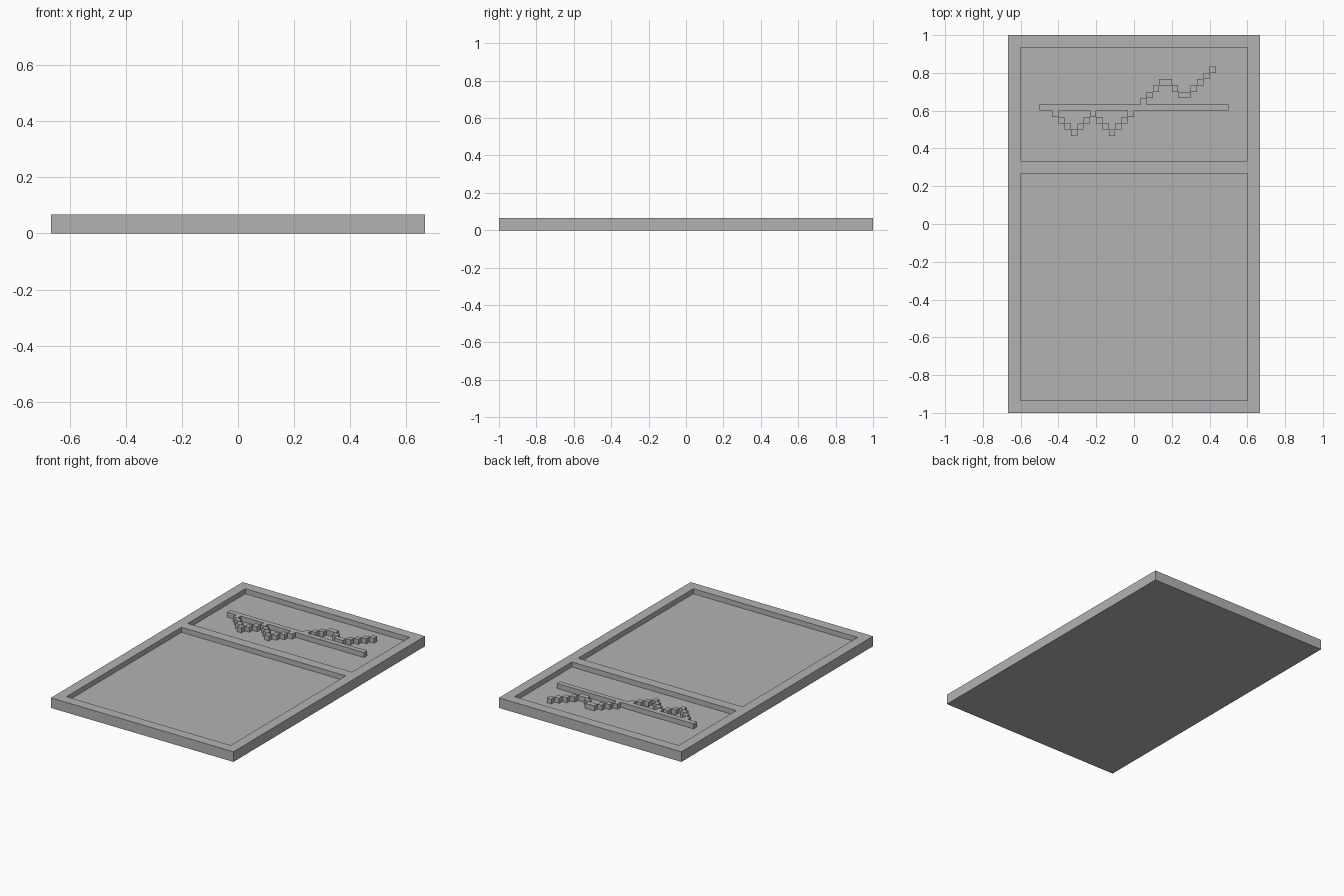
import bpy
import bmesh
from mathutils import Matrix, Vector

cube = bpy.data.objects.get("Cube")
if cube:
    bpy.data.objects.remove(cube, do_unlink=True)

U = 1 / 30  # the whole design sits on this unit grid

grey = bpy.data.materials.new("plain_grey")
grey.use_nodes = True
colour = (0.45, 0.45, 0.45, 1)
grey.diffuse_color = colour
grey.node_tree.nodes["Principled BSDF"].inputs["Base Color"].default_value = colour


def boxes(name, spans):
    """One object from boxes given as (low corner, high corner) in grid units."""
    bm = bmesh.new()
    for low, high in spans:
        low, high = Vector(low) * U, Vector(high) * U
        place = Matrix.Translation((low + high) / 2) @ Matrix.Diagonal((*(high - low), 1))
        bmesh.ops.create_cube(bm, size=1, matrix=place)
    mesh = bpy.data.meshes.new(name)
    bm.to_mesh(mesh)
    bm.free()
    mesh.materials.append(grey)
    obj = bpy.data.objects.new(name, mesh)
    bpy.context.collection.objects.link(obj)
    return obj


# Slab with two shallow rectangular trays
slab = boxes("slab", [((-20, -30, 0), (20, 30, 2))])
for name, y0, y1 in (("front_tray", -28, 8), ("back_tray", 10, 28)):
    cutter = boxes(name + "_cutter", [((-18, y0, 1), (18, y1, 3))])
    cutter.hide_render = True
    cut = slab.modifiers.new(name, "BOOLEAN")
    cut.operation = "DIFFERENCE"
    cut.solver = "EXACT"
    cut.object = cutter
    bpy.context.view_layer.objects.active = slab
    bpy.ops.object.modifier_apply(modifier=cut.name)
    bpy.data.objects.remove(cutter, do_unlink=True)

# Straight bar across the back tray
boxes("axis_bar", [((-15, 18, 1), (15, 19, 2))])


# Stepped wave of blocks, one block per column
def wave(name, start, rows):
    boxes(name, [((start + i, y, 1), (start + i + 1, y + 1, 2)) for i, y in enumerate(rows)])


wave("lower_wave", -13, [14 + abs(abs(x + 7) - 3) if abs(x + 7) <= 6 else 17
                         for x in range(-13, 0)])
wave("upper_wave", 1, [19, 20, 21, 22, 22, 21, 20, 20, 21, 22, 23, 24])
